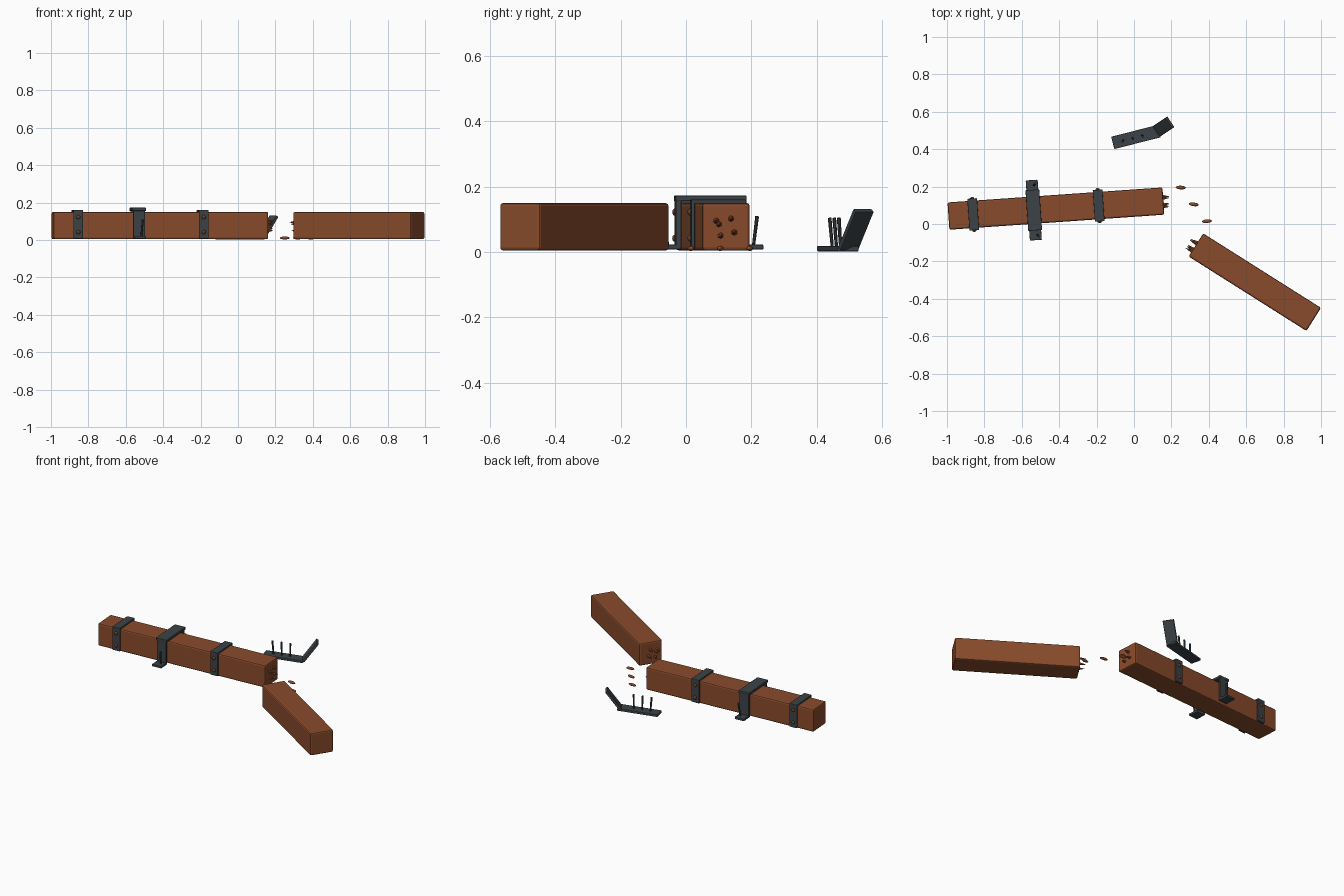
import bpy, bmesh
from math import radians, pi
from mathutils import Matrix, Vector

cube = bpy.data.objects.get("Cube")
if cube:
    bpy.data.objects.remove(cube, do_unlink=True)


def material(name, rgb, rough):
    m = bpy.data.materials.new(name)
    m.use_nodes = True
    m.diffuse_color = (*rgb, 1)
    bsdf = m.node_tree.nodes["Principled BSDF"]
    bsdf.inputs["Base Color"].default_value = (*rgb, 1)
    bsdf.inputs["Roughness"].default_value = rough
    return m


WOOD = material("reddish wood", (0.25, 0.07, 0.025), 0.8)
IRON = material("dark iron", (0.045, 0.055, 0.063), 0.6)
RUST = material("rusty rivet", (0.14, 0.045, 0.02), 0.7)


def frame(x, y, yaw, z=0):
    return Matrix.Translation((x, y, z)) @ Matrix.Rotation(radians(yaw), 4, "Z")


def finish(name, bm, mat, matrix, smooth=False):
    me = bpy.data.meshes.new(name)
    bm.to_mesh(me)
    bm.free()
    me.materials.append(mat)
    for p in me.polygons:
        p.use_smooth = smooth
    ob = bpy.data.objects.new(name, me)
    ob.matrix_world = matrix
    bpy.context.collection.objects.link(ob)
    return ob


def box(name, size, loc, mat, base, bevel):
    bm = bmesh.new()
    bmesh.ops.create_cube(bm, size=1)
    bmesh.ops.scale(bm, vec=size, verts=bm.verts)
    ob = finish(name, bm, mat, base @ Matrix.Translation(loc))
    mod = ob.modifiers.new("Bevel", "BEVEL")
    mod.width, mod.segments = bevel, 2
    return ob


def spike(name, start, direction, length, r1, r2, mat, base, sides=8):
    bm = bmesh.new()
    bmesh.ops.create_cone(bm, cap_ends=True, segments=sides, radius1=r1, radius2=r2,
                          depth=length, matrix=Matrix.Translation((0, 0, length / 2)))
    turn = Vector(direction).to_track_quat("Z", "Y").to_matrix().to_4x4()
    return finish(name, bm, mat, base @ Matrix.Translation(start) @ turn)


def ball(name, loc, size, mat, base):
    bm = bmesh.new()
    bmesh.ops.create_uvsphere(bm, u_segments=12, v_segments=8, radius=1)
    bmesh.ops.scale(bm, vec=size, verts=bm.verts)
    return finish(name, bm, mat, base @ Matrix.Translation(loc), True)


def nail(name, foot, lean, base):
    spike(name, foot, lean, 0.09, 0.005, 0.006, IRON, base)


# Two halves of the snapped beam
long_half = frame(-0.4175, 0.0825, 4)
short_half = frame(0.646, -0.311, -32.3)
box("long_beam", (1.152, 0.146, 0.146), (0, 0, 0.077), WOOD, long_half, 0.009)
box("short_beam", (0.745, 0.146, 0.146), (0, 0, 0.077), WOOD, short_half, 0.009)

# Splinters on the broken ends
for i, (y, z) in enumerate([(-0.03, 0.095), (0.015, 0.102), (-0.017, 0.05),
                            (0.025, 0.06), (-0.022, 0.085)]):
    spike("long_splinter", (0.574, y, z), (1, 0.1 * (i % 3 - 1), 0),
          0.03 + 0.004 * (i % 2), 0.01, 0.001, WOOD, long_half, 6)
    spike("short_splinter", (-0.37, y - 0.01, z), (-1, 0.1 * (i % 3 - 1), 0),
          0.04 + 0.004 * (i % 2), 0.01, 0.001, WOOD, short_half, 6)

# Loose wood chips
for i in range(3):
    ball("wood_chip", (0, 0, 0), (0.027, 0.01, 0.008), WOOD,
         frame(0.25 + 0.07 * i, 0.195 - 0.09 * i, (-3, -8, 5)[i], 0.011))

# Narrow straps with rivets on both sides
for x in (-0.443, 0.229):
    box("strap_top", (0.052, 0.17, 0.012), (x, 0, 0.154), IRON, long_half, 0.003)
    for side in (-1, 1):
        box("strap_side", (0.052, 0.012, 0.15), (x, side * 0.079, 0.083),
            IRON, long_half, 0.003)
        for z in (0.042, 0.122):
            ball("strap_rivet", (x, side * 0.086, z), (0.011, 0.008, 0.011),
                 RUST, long_half)

# Wide bracket over the beam, with feet and loose nails
bracket = frame(-0.536, 0.0742, 4)
box("bracket_top", (0.074, 0.218, 0.017), (0, 0, 0.164), IRON, bracket, 0.003)
for side in (-1, 1):
    box("bracket_leg", (0.064, 0.017, 0.15), (0, side * 0.099, 0.084),
        IRON, bracket, 0.003)
    box("bracket_foot", (0.064, 0.07, 0.015), (0, side * 0.126, 0.015),
        IRON, bracket, 0.003)
    nail("bracket_nail", (0.01, side * 0.132, 0.02), (0.08, side * 0.12, 1), bracket)

# Fallen bracket with a bent end and three nails
fallen = frame(0.01, 0.465, 14.3)
box("fallen_plate", (0.255, 0.068, 0.016), (0, 0, 0.01), IRON, fallen, 0.003)
for i in range(3):
    nail("fallen_nail", (-0.07 + 0.052 * i, 0, 0.015), (0.05 * (i - 1), -0.08, 1), fallen)
bent = frame(0.123, 0.497, 34, 0.012) @ Matrix.Rotation(radians(-54), 4, "Y")
box("fallen_bent_end", (0.145, 0.068, 0.016), (0.07, 0, 0), IRON, bent, 0.003)
